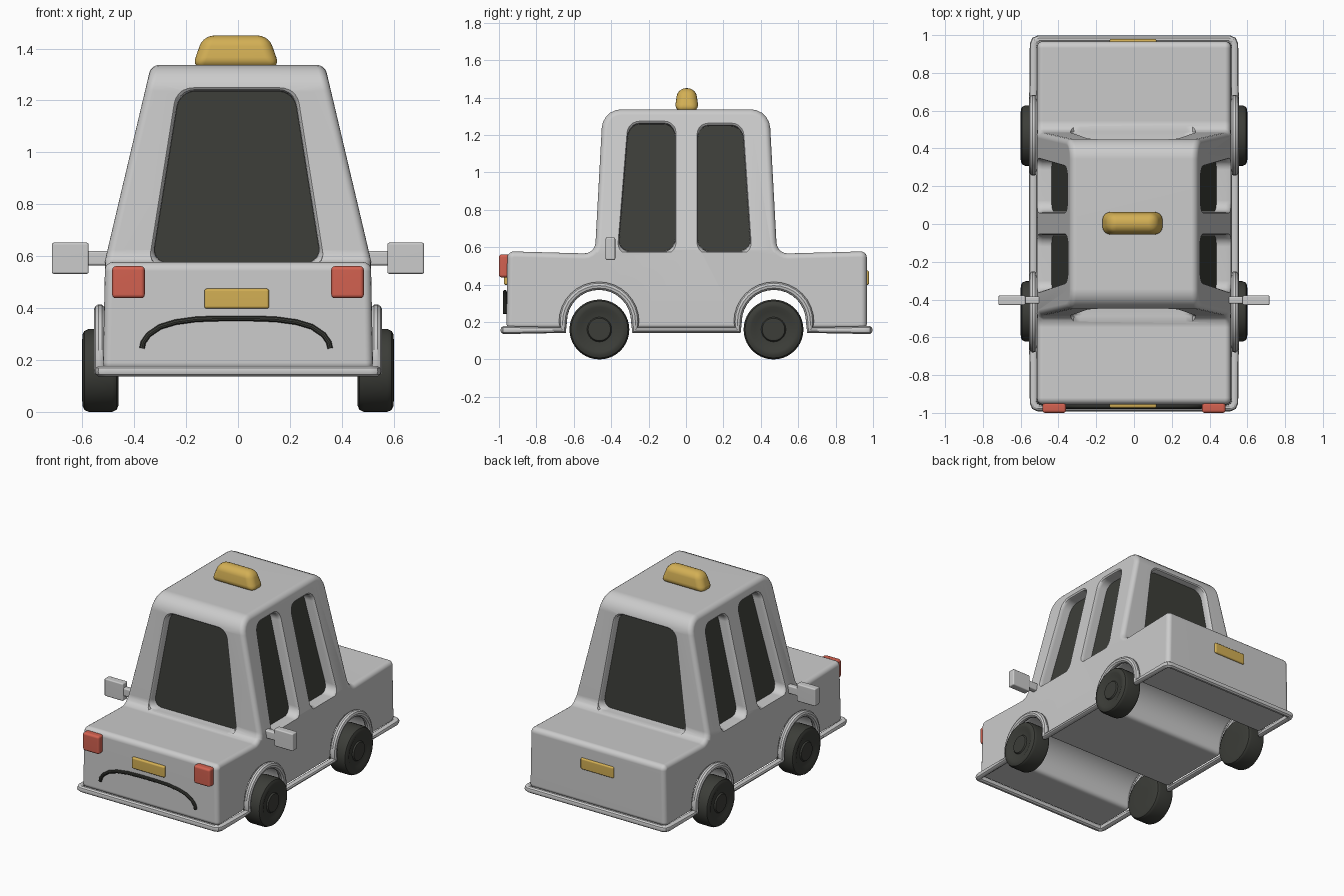
import bpy, bmesh
from math import sin, cos, pi, radians
from mathutils import Vector

if "Cube" in bpy.data.objects:
    bpy.data.objects.remove(bpy.data.objects["Cube"])


def material(name, rgb):
    m = bpy.data.materials.new(name)
    m.diffuse_color = (*rgb, 1)
    m.use_nodes = True
    m.node_tree.nodes["Principled BSDF"].inputs["Base Color"].default_value = m.diffuse_color
    return m


DARK = material("dark", (0.045, 0.047, 0.04))
YELLOW = material("yellow", (0.65, 0.43, 0.09))
RED = material("red", (0.65, 0.12, 0.08))


def activate(ob):
    bpy.ops.object.select_all(action='DESELECT')
    ob.select_set(True)
    bpy.context.view_layer.objects.active = ob


def finish(ob, mat=None):
    """Apply modifiers, colour and shade one part."""
    activate(ob)
    bpy.ops.object.convert(target='MESH')
    if mat:
        ob.data.materials.clear()
        ob.data.materials.append(mat)
    bpy.ops.object.shade_smooth_by_angle(angle=radians(35))
    ob.modifiers.new("normals", 'WEIGHTED_NORMAL').keep_sharp = True
    return ob


def from_bmesh(name, bm):
    bmesh.ops.recalc_face_normals(bm, faces=bm.faces)
    me = bpy.data.meshes.new(name)
    bm.to_mesh(me)
    bm.free()
    ob = bpy.data.objects.new(name, me)
    bpy.context.collection.objects.link(ob)
    return ob


def loft(name, rings):
    """Closed solid through equal-sized point rings."""
    bm = bmesh.new()
    vs = [[bm.verts.new(p) for p in r] for r in rings]
    n = len(vs[0])
    for a, b in zip(vs, vs[1:]):
        for i in range(n):
            j = (i + 1) % n
            bm.faces.new((a[i], a[j], b[j], b[i]))
    bm.faces.new(vs[0])
    bm.faces.new(vs[-1])
    return from_bmesh(name, bm)


def rounded(corners, n=5):
    """Polygon from (u, v, radius) corners with rounded turns."""
    out = []
    for i, (u, v, r) in enumerate(corners):
        p = Vector((u, v))
        if r == 0:
            out.append(p)
            continue
        a = p + (Vector(corners[i - 1][:2]) - p).normalized() * r
        b = p + (Vector(corners[(i + 1) % len(corners)][:2]) - p).normalized() * r
        for k in range(n + 1):
            t = k / n
            w = 1.3 * t * (1 - t) * 1.0
            q0, q1, q2 = (1 - t) ** 2, 2 * t * (1 - t) * 0.75, t * t
            out.append((a * q0 + p * q1 + b * q2) / (q0 + q1 + q2))
    return out


def block(name, lo, hi, bevel, mat=None, taper=(1, 1), seg=3):
    """Bevelled box between two corners, its top scaled by taper."""
    c = [(a + b) / 2 for a, b in zip(lo, hi)]
    h = [(b - a) / 2 for a, b in zip(lo, hi)]
    ring = lambda z, tx, ty: [(c[0] + sx * h[0] * tx, c[1] + sy * h[1] * ty, z)
                              for sx, sy in ((-1, -1), (1, -1), (1, 1), (-1, 1))]
    ob = loft(name, [ring(lo[2], 1, 1), ring(hi[2], *taper)])
    m = ob.modifiers.new("bevel", 'BEVEL')
    m.width, m.segments = bevel, seg
    return finish(ob, mat)


def tube(name, pts, radius, cyclic=False, mat=None):
    cu = bpy.data.curves.new(name, 'CURVE')
    cu.dimensions = '3D'
    cu.bevel_depth, cu.bevel_resolution, cu.use_fill_caps = radius, 3, True
    s = cu.splines.new('POLY')
    s.points.add(len(pts) - 1)
    for q, p in zip(s.points, pts):
        q.co = (*p, 1)
    s.use_cyclic_u = cyclic
    ob = bpy.data.objects.new(name, cu)
    bpy.context.collection.objects.link(ob)
    return finish(ob, mat)


# Body: side profile with wheel arches, narrowed towards the roof
AXLES = (-0.465, 0.47)


def arch(y, r, foot):
    arc = [(y - r * cos(pi * k / 16), 0.2 + r * sin(pi * k / 16)) for k in range(17)]
    return [(y - r, foot)] + arc + [(y + r, foot)]


def wall_x(z):
    return 0.512 - 0.236 * (z - 0.585) if z > 0.585 else 0.512 + 0.02 * (0.585 - z)


def wall_y(z):
    return 0.487 - 0.055 * (z - 0.58)


outline = [(-0.96, 0.16, 0)]
for y in AXLES:
    outline += [(*p, 0) for p in arch(y, 0.19, 0.16)]
outline += [(0.967, 0.16, 0), (0.967, 0.578, 0.035), (0.487, 0.565, 0.06), (0.445, 1.337, 0.1),
            (-0.445, 1.337, 0.1), (-0.487, 0.565, 0.06), (-0.955, 0.578, 0.035)]
profile = rounded(outline)
body = loft("car_body", [[(s, p.x, p.y) for p in profile] for s in (-1, 1)])
bm = bmesh.new()
bm.from_mesh(body.data)
bmesh.ops.bisect_plane(bm, geom=bm.verts[:] + bm.edges[:] + bm.faces[:],
                       plane_co=(0, 0, 0.585), plane_no=(0, 0, 1))
for v in bm.verts:
    v.co.x *= wall_x(v.co.z)
bm.to_mesh(body.data)
bm.free()
m = body.modifiers.new("bevel", 'BEVEL')
m.width, m.segments, m.use_clamp_overlap = 0.03, 4, False
m.limit_method, m.angle_limit = 'ANGLE', radians(40)

# Windows: flared recess cutters and dark panes
cutters = []


def window(name, corners, axis, sign, depth):
    pts = rounded([(*c, 0.06) for c in corners])
    mid = sum(pts, Vector((0, 0))) / len(pts)

    def ring(d, s):
        out = []
        for p in pts:
            u, z = mid + (p - mid) * s
            z = max(z, 0.574)
            out.append((sign * (wall_x(z) - d), u, z) if axis == 'x' else (u, sign * (wall_y(z) - d), z))
        return out
    cut = loft(name + "_cutter", [ring(depth, 1), ring(0.025, 1.005), ring(0.008, 1.02),
                                  ring(0, 1.05), ring(-0.1, 1.06)])
    cut.hide_render = True
    m = body.modifiers.new("cut", 'BOOLEAN')
    m.operation, m.object = 'DIFFERENCE', cut
    cutters.append(cut)
    finish(loft(name, [ring(depth + 0.02, 1.005), ring(depth - 0.004, 1.005)]), DARK)


screen = [(-0.33, 0.576), (0.32, 0.576), (0.215, 1.235), (-0.225, 1.235)]
window("windscreen", screen, 'y', -1, 0.05)
window("rear_window", screen, 'y', 1, 0.05)
for s, side in ((-1, "left"), (1, "right")):
    window(side + "_front_window", [(-0.36, 0.58), (-0.06, 0.58), (-0.06, 1.257), (-0.305, 1.257)], 'x', s, 0.08)
    window(side + "_back_window", [(0.065, 0.58), (0.345, 0.58), (0.30, 1.247), (0.065, 1.247)], 'x', s, 0.08)
finish(body)
for c in cutters:
    bpy.data.objects.remove(c)

# Trim running around the sill, bumpers and arches
X = 0.53
side = [(X - 0.025, -0.971), (X - 0.007, -0.964), (X, -0.945)]
path = [(x, y, 0.157) for x, y in side]
for y in AXLES:
    path += [(X + 0.003, *p) for p in arch(y, 0.193, 0.157)]
path += [(X, 0.95, 0.157), (X - 0.007, 0.97, 0.157), (X - 0.025, 0.977, 0.157)]
tube("sill_trim", path + [(-x, y, z) for x, y, z in reversed(path)], 0.022, True)

# Wheels with rounded tyres and raised hubs
TYRE = [(.46, .06), (.46, .135), (.468, .152), (.485, .16), (.575, .16), (.592, .152),
        (.599, .138), (.6, .12), (.59, .10), (.587, .066), (.596, .06), (.598, .05)]
for s, side in ((-1, "left"), (1, "right")):
    for y, end in ((-0.463, "front"), (0.468, "back")):
        rings = [[(s * x, y + r * cos(k * pi / 20), 0.16 + r * sin(k * pi / 20)) for k in range(40)]
                 for x, r in TYRE]
        finish(loft(f"{side}_{end}_wheel", rings), DARK)

    # Headlight and wing mirror
    x = s * 0.422
    block(side + "_headlight", (x - 0.063, -1.0, 0.438), (x + 0.063, -0.945, 0.562), 0.015, RED)
    a, b = sorted((s * 0.575, s * 0.717))
    block(side + "_mirror", (a, -0.43, 0.532), (b, -0.378, 0.652), 0.008)
    a, b = sorted((s * 0.49, s * 0.585))
    block(side + "_mirror_arm", (a, -0.422, 0.565), (b, -0.384, 0.62), 0.008)

# Number plates, roof sign and mouth line
block("front_plate", (-0.13, -0.974, 0.398), (0.12, -0.94, 0.475), 0.01, YELLOW)
block("rear_plate", (-0.13, 0.94, 0.398), (0.12, 0.979, 0.475), 0.01, YELLOW)
block("roof_sign", (-0.178, -0.062, 1.325), (0.162, 0.07, 1.45), 0.042, YELLOW, (0.74, 0.72), 5)
half = [(0.36, 0.245), (0.355, 0.268), (0.335, 0.297), (0.29, 0.328), (0.23, 0.346), (0.15, 0.357), (0.06, 0.36)]
mouth = [(-u - 0.01, -0.968, z) for u, z in half] + [(u - 0.005, -0.968, z) for u, z in reversed(half)]
tube("mouth_line", mouth, 0.011, mat=DARK)
